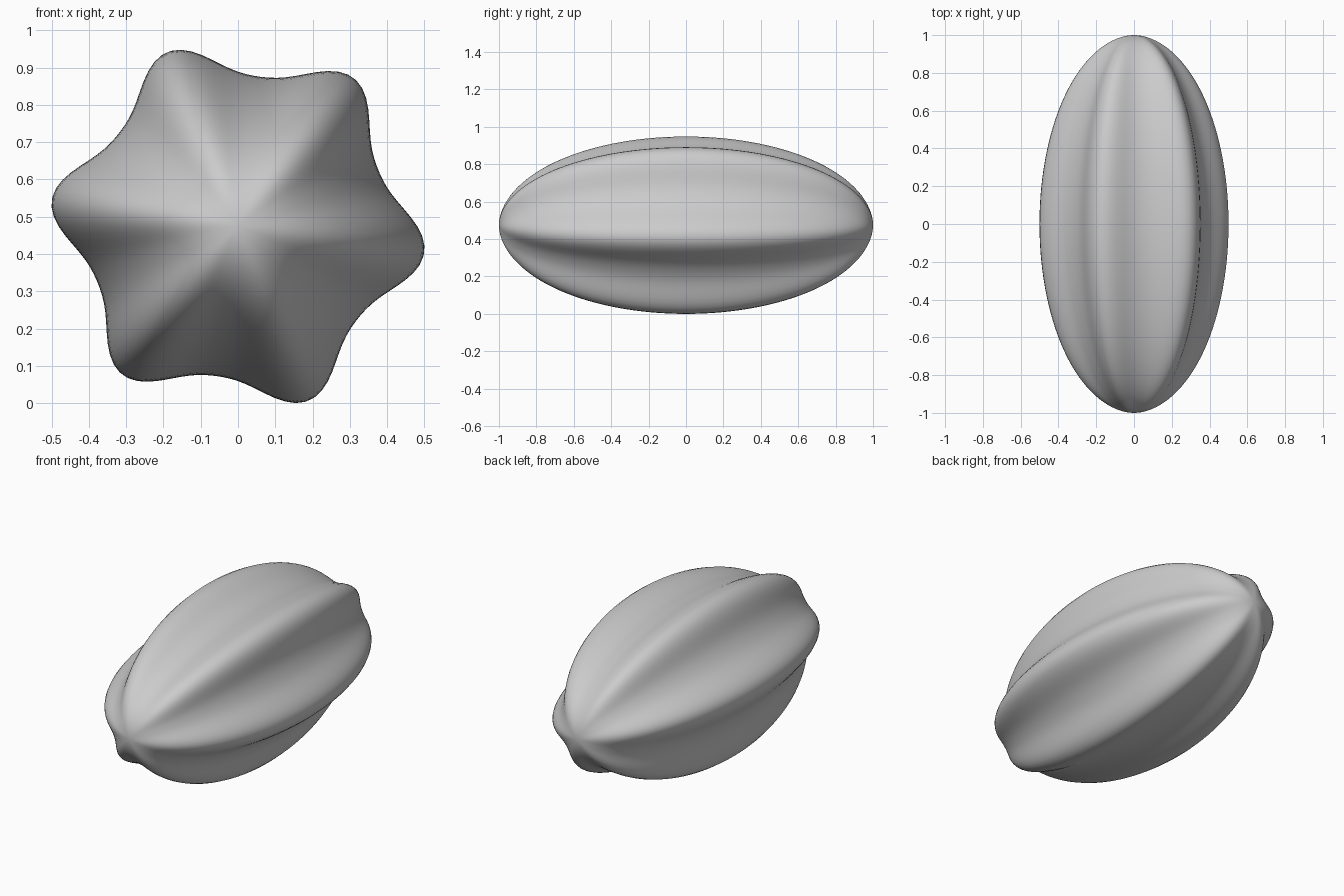
import bpy, bmesh, math

cube = bpy.data.objects.get("Cube")
if cube:
    bpy.data.objects.remove(cube, do_unlink=True)

LOBES = 6
TIP_ANGLE = math.radians(-8)   # direction of the first ridge
CENTRE_Z = 0.48

# Plain grey skin
grey = bpy.data.materials.new("matte grey")
grey.use_nodes = True
colour = (0.6, 0.6, 0.6, 1)
grey.diffuse_color = colour
grey.node_tree.nodes["Principled BSDF"].inputs["Base Color"].default_value = colour


def lobed_radius(angle, ring):
    """Star-shaped section whose ridges soften towards the two ends."""
    phase = LOBES * (angle - TIP_ANGLE)
    fade = 1 - (1 - ring) ** 3
    wave = 0.05 * math.cos(phase) + 0.0065 * math.cos(2 * phase)
    return 0.99 * ring * (0.4535 + fade * wave)


# Ridged pod: a sphere with its poles along y, reshaped into six lobes
bm = bmesh.new()
bmesh.ops.create_uvsphere(bm, u_segments=120, v_segments=64, radius=1)
for v in bm.verts:
    ring = min(1, math.hypot(v.co.x, v.co.y))
    angle = math.atan2(v.co.y, v.co.x)
    r = lobed_radius(angle, ring)
    v.co = (r * math.cos(angle), v.co.z, CENTRE_Z + r * math.sin(angle))
bmesh.ops.recalc_face_normals(bm, faces=bm.faces)

# Rest the lowest ridge on the ground
lowest = min(v.co.z for v in bm.verts)
bmesh.ops.translate(bm, verts=bm.verts, vec=(0, 0, -lowest))

mesh = bpy.data.meshes.new("ridged_pod")
bm.to_mesh(mesh)
bm.free()
mesh.materials.append(grey)
pod = bpy.data.objects.new("ridged_pod", mesh)
bpy.context.collection.objects.link(pod)
mesh.shade_smooth()
